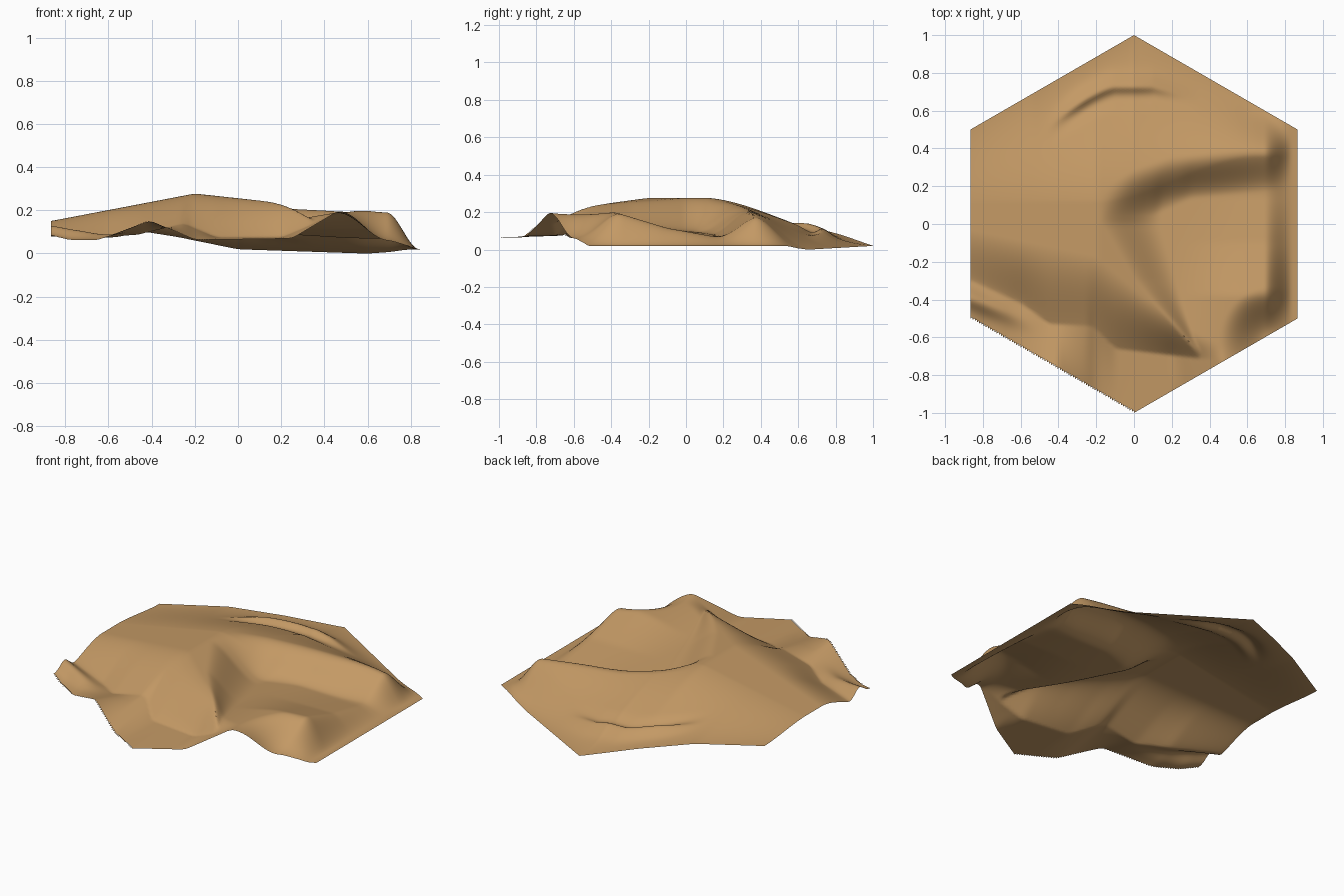
import bpy, math

cube = bpy.data.objects.get("Cube")
if cube:
    bpy.data.objects.remove(cube, do_unlink=True)

# Small shaping helpers
def mix(a, b, t):
    return a + (b - a) * t

def smooth(a, b, v):
    t = min(max((v - a) / (b - a), 0), 1)
    return t * t * (3 - 2 * t)

def path(v, *pts):
    """Soft-cornered polyline through (position, value) points."""
    def raw(p):
        if p <= pts[0][0]:
            return pts[0][1]
        for (a, m), (b, n) in zip(pts, pts[1:]):
            if p <= b:
                return mix(m, n, (p - a) / (b - a))
        return pts[-1][1]
    soft = .02
    return (raw(v - soft) + 2 * raw(v) + raw(v + soft)) / 4

def plateau(x, y, edge):
    """Long ridge that falls away towards the back rim."""
    top = path(x, (-.87, .15), (-.2, .278), (.7, .18))
    rim = path(x, (-.87, .12), (-.54, .118), (-.28, .077), (0, .02), (.6, 0), (.87, .02))
    brow = mix(.12, .36, smooth(-.2, .65, x))
    t = (y - brow) / (edge - brow)
    z = mix(top, rim, mix(smooth(0, 1, t), min(max(t, 0), 1), .3))
    # Crescent lip on the back slope
    crest = .73 - .9 * max(-x - .1, 0) ** 1.4 - .25 * max(x - .1, 0)
    fade = smooth(-.48, -.25, x) * (1 - smooth(.0, .35, x))
    d = y - crest
    lip = math.exp(-(d / .06) ** 2) if d > 0 else math.exp(-(d / .03) ** 2)
    return z + fade * (.028 * lip - .012 * math.exp(-((d + .07) / .04) ** 2))

def valley(x, y, z):
    """Curved hollow opening to the side, its floor rising to the front."""
    west = path(y, (-.68, .33), (-.3, 0), (0, -.18), (.2, -.17))
    foot = path(y, (-.68, .36), (-.6, .32), (0, .14), (.15, .16))
    north = path(x, (-.15, .2), (0, .29), (.2, .36), (.8, .42))
    base = path(x, (.1, .04), (.3, .13), (.8, .18))
    mask = smooth(west, foot, x) * (1 - smooth(base, north, y))
    inner = path(y, (-.65, .165), (.15, .085))
    outer = path(y, (-.38, .2), (-.1, .115), (.15, .07))
    return mix(z, mix(inner, outer, smooth(.2, .6, x)), mask)

def front_slope(x, y, z, edge):
    """Bank from the plateau to its foot, then out to the front rim."""
    brow = path(x, (-.87, -.03), (-.2, -.17), (.05, -.38), (.33, -.58), (.5, -.65))
    foot = path(x, (-.87, -.3), (-.6, -.42), (-.45, -.53), (-.22, -.54),
                (-.1, -.66), (.33, -.71), (.5, -.72))
    low = path(x, (-.87, .075), (-.6, .07), (-.45, .09), (-.25, .14),
               (-.1, .075), (.2, .075), (.33, .13), (.48, .205))
    rim = path(x, (-.87, .085), (-.78, .062), (-.65, .062), (-.41, .155),
               (-.2, .063), (.25, .07), (.48, .207))
    if y > foot:
        t = min((y - foot) / (brow - foot), 1)
        out = mix(low, z, mix(1 - (1 - t) ** 2, smooth(0, 1, t), .4))
    else:
        out = mix(low, rim, min((foot - y) / max(foot - edge, .01), 1))
    # Little spur at the front corner
    line = -.39 - .4 * (x + .87)
    out += .05 * (1 - smooth(-.87, -.45, x)) * math.exp(-((y - line) / .055) ** 2)
    return mix(out, z, smooth(.42, .52, x))

def height(x, y):
    edge = 1 - abs(x) / math.sqrt(3)
    z = valley(x, y, plateau(x, y, edge))
    z = front_slope(x, y, z, -edge)
    # Scooped corner and steep side bank
    z = mix(.06, z, smooth(.04, .29, math.hypot(x - .74, y + .62)))
    return mix(z, .02, smooth(.69, .84, x))

# Hexagonal sheet on a triangular lattice
n = 75
cells = [(i, j) for i in range(-n, n + 1) for j in range(-n, n + 1) if abs(i + j) <= n]
index = {c: k for k, c in enumerate(cells)}
verts = []
for i, j in cells:
    x, y = i * math.sqrt(3) / 2 / n, (j + i / 2) / n
    verts.append((x, y, height(x, y)))
ground = min(v[2] for v in verts)
verts = [(x, y, z - ground) for x, y, z in verts]
faces = []
for i, j in cells:
    a, b, c, d = (index.get(p) for p in ((i, j), (i + 1, j), (i, j + 1), (i + 1, j + 1)))
    if b is not None and c is not None:
        faces.append((a, b, c))
        if d is not None:
            faces.append((b, d, c))

mesh = bpy.data.meshes.new("sand_terrain")
mesh.from_pydata(verts, [], faces)
mesh.update()
terrain = bpy.data.objects.new("sand_terrain", mesh)
bpy.context.collection.objects.link(terrain)

# Sand colour
sand = bpy.data.materials.new("sand")
sand.use_nodes = True
sand.diffuse_color = (.55, .32, .13, 1)
sand.node_tree.nodes["Principled BSDF"].inputs["Base Color"].default_value = sand.diffuse_color
mesh.materials.append(sand)

bpy.context.view_layer.objects.active = terrain
terrain.select_set(True)
bpy.ops.object.shade_smooth_by_angle(angle=math.radians(40))
